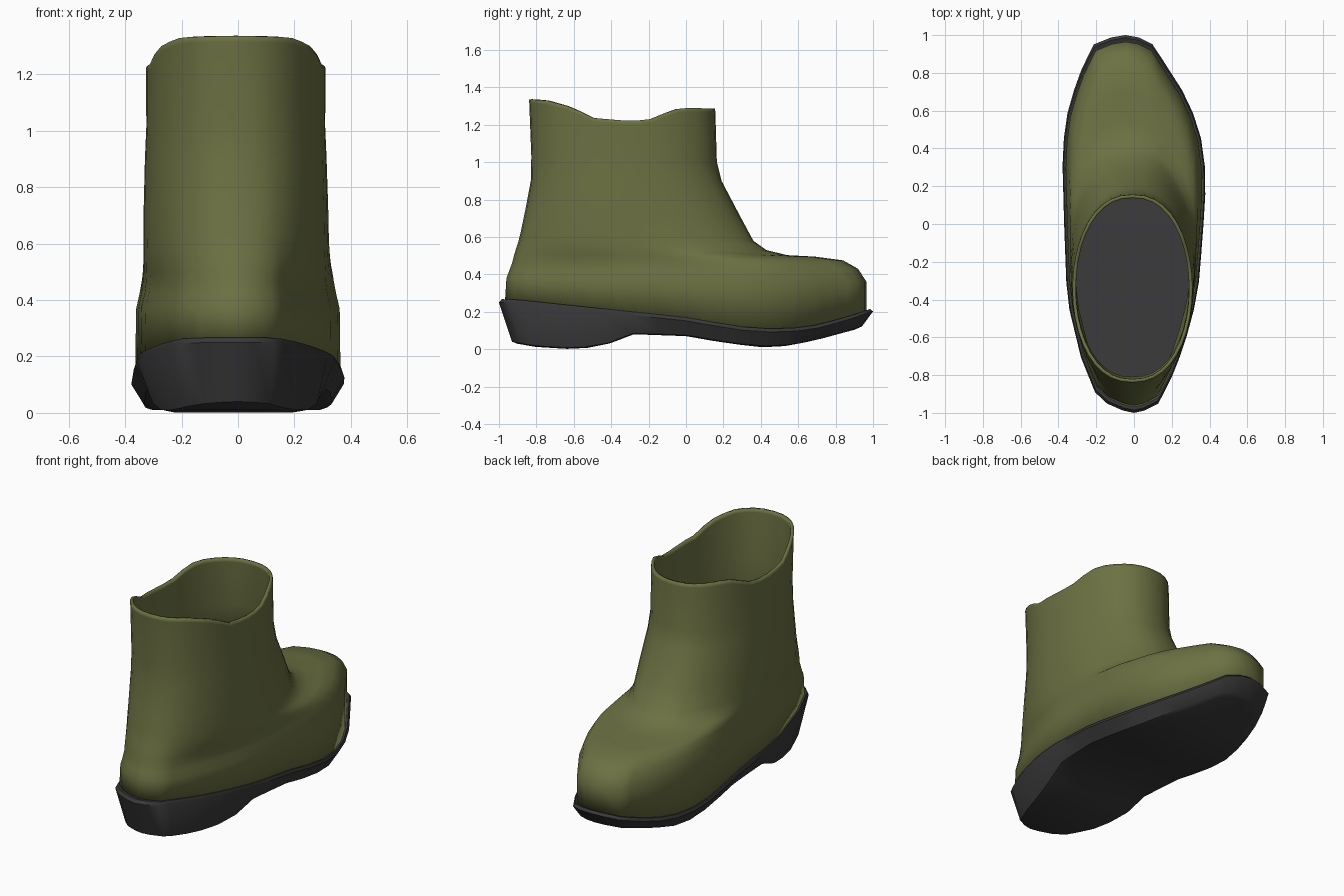
import bpy, bmesh, math

if "Cube" in bpy.data.objects:
    bpy.data.objects.remove(bpy.data.objects["Cube"])

N = 40  # vertices per ring, starting at the toe tip
# outline half widths of the sole (y, x), outer and inner side
RIGHT = [(-1, .03), (-.95, .13), (-.77, .22), (-.53, .30), (-.35, .34), (-.05, .365),
         (.2, .38), (.4, .37), (.56, .325), (.7, .26), (.95, .10), (1, .0)]
LEFT = [(-1, -.03), (-.93, -.19), (-.71, -.28), (-.4, -.355), (0, -.37), (.37, -.38),
        (.56, -.36), (.77, -.3), (.95, -.215), (1, -.09)]
# side-view curves (y, z)
SOLE_TOP = [(-1, .268), (-.9, .265), (0, .17), (.2, .135), (.37, .11), (.55, .11),
            (.7, .13), (.85, .17), (1, .22)]
SOLE_LOW = [(-.935, .035), (-.8, .012), (-.6, .0), (-.45, .015), (-.28, .08), (0, .07),
            (.2, .035), (.4, .01), (.55, .018), (.7, .05), (.94, .115)]
RIM = [(-.84, 1.335), (-.75, 1.33), (-.6, 1.29), (-.51, 1.237), (-.3, 1.22),
       (-.2, 1.226), (-.06, 1.283), (0, 1.29), (.15, 1.287)]


def interp(tab, v):
    if v <= tab[0][0]:
        return tab[0][1]
    for (a, p), (b, q) in zip(tab, tab[1:]):
        if v <= b:
            return p + (q - p) * (v - a) / (b - a)
    return tab[-1][1]


def ring(back, front, width, blend, height, shift=0.0):
    """Closed loop blending from foot outline (0) to shaft oval (1)."""
    pts = []
    for i in range(N):
        t = 2 * math.pi * i / N
        c, s = math.cos(t), math.sin(t)
        if i == 0:
            foot = -.045
        elif i == N // 2:
            foot = 0
        else:
            foot = interp(RIGHT if s > 0 else LEFT, c)
        oval = math.copysign(abs(s) ** .87, s) if abs(s) > 1e-6 else 0
        x = ((1 - blend) * foot / .38 + blend * oval) * width + shift
        y = (back + front) / 2 + (front - back) / 2 * c
        pts.append((x, y, height(y)))
    return pts


def loft(name, rings, mat, caps=False):
    bm = bmesh.new()
    loops = [[bm.verts.new(p) for p in r] for r in rings]
    for a, b in zip(loops, loops[1:]):
        for i in range(N):
            j = (i + 1) % N
            bm.faces.new((a[i], b[i], b[j], a[j]))
    if caps:  # strips running across the foot
        for r in (loops[0], loops[-1]):
            for i in range(N // 2):
                f = [r[i], r[i + 1], r[N - i - 1], r[(N - i) % N]]
                bm.faces.new(list(dict.fromkeys(f)))
        bmesh.ops.recalc_face_normals(bm, faces=bm.faces)
    me = bpy.data.meshes.new(name)
    bm.to_mesh(me)
    bm.free()
    ob = bpy.data.objects.new(name, me)
    bpy.context.collection.objects.link(ob)
    me.materials.append(mat)
    bpy.ops.object.select_all(action='DESELECT')
    ob.select_set(True)
    bpy.context.view_layer.objects.active = ob
    bpy.ops.object.shade_smooth_by_angle(angle=math.radians(40))
    return ob


def material(name, col):
    m = bpy.data.materials.new(name)
    m.diffuse_color = (*col, 1)
    m.use_nodes = True
    m.node_tree.nodes["Principled BSDF"].inputs["Base Color"].default_value = m.diffuse_color
    return m


green = material("green_rubber", (.15, .165, .055))
black = material("black_rubber", (.04, .04, .042))

# sole: tread, flared side wall, lip, top surface
loft("sole", [
    ring(-.90, .90, .31, 0, lambda y: interp(SOLE_LOW, y)),
    ring(-.93, .94, .335, 0, lambda y: interp(SOLE_LOW, y) + .006),
    ring(-1, 1, .38, 0, lambda y: interp(SOLE_TOP, y) - .018),
    ring(-.985, .985, .374, 0, lambda y: interp(SOLE_TOP, y)),
    ring(-.95, .95, .355, 0, lambda y: interp(SOLE_TOP, y)),
], black, caps=True)

# upper: (back y, back z, front y, front z, half width, oval blend)
SECTIONS = [
    (-.96, .38, .965, .36, .363, 0), (-.945, .42, .92, .43, .35, .05),
    (-.93, .46, .84, .475, .343, .15), (-.92, .50, .69, .495, .34, .3),
    (-.908, .54, .54, .503, .337, .45), (-.895, .58, .43, .53, .334, .6),
    (-.883, .63, .36, .58, .331, .75), (-.86, .74, .29, .71, .328, .9),
    (-.83, .9, .19, .9, .322, 1), (-.827, 1.03, .165, 1.0, .317, 1),
]


def slope(b, zb, f, zf):
    return lambda y: zb + (zf - zb) * (y - b) / (f - b)


rings = [ring(-.968, .965, .366, 0, lambda y: interp(SOLE_TOP, y) - .012)]
for b, zb, f, zf, w, k in SECTIONS:
    rings.append(ring(b, f, w, k, slope(b, zb, f, zf), -.008 * k))
rings.append(ring(-.838, .157, .318, 1, lambda y: interp(RIM, y) - .02, -.008))
rings.append(ring(-.84, .155, .318, 1, lambda y: interp(RIM, y), -.008))
upper = loft("boot_upper", rings, green)
wall = upper.modifiers.new("wall", 'SOLIDIFY')
wall.thickness = .018
wall.offset = -1
